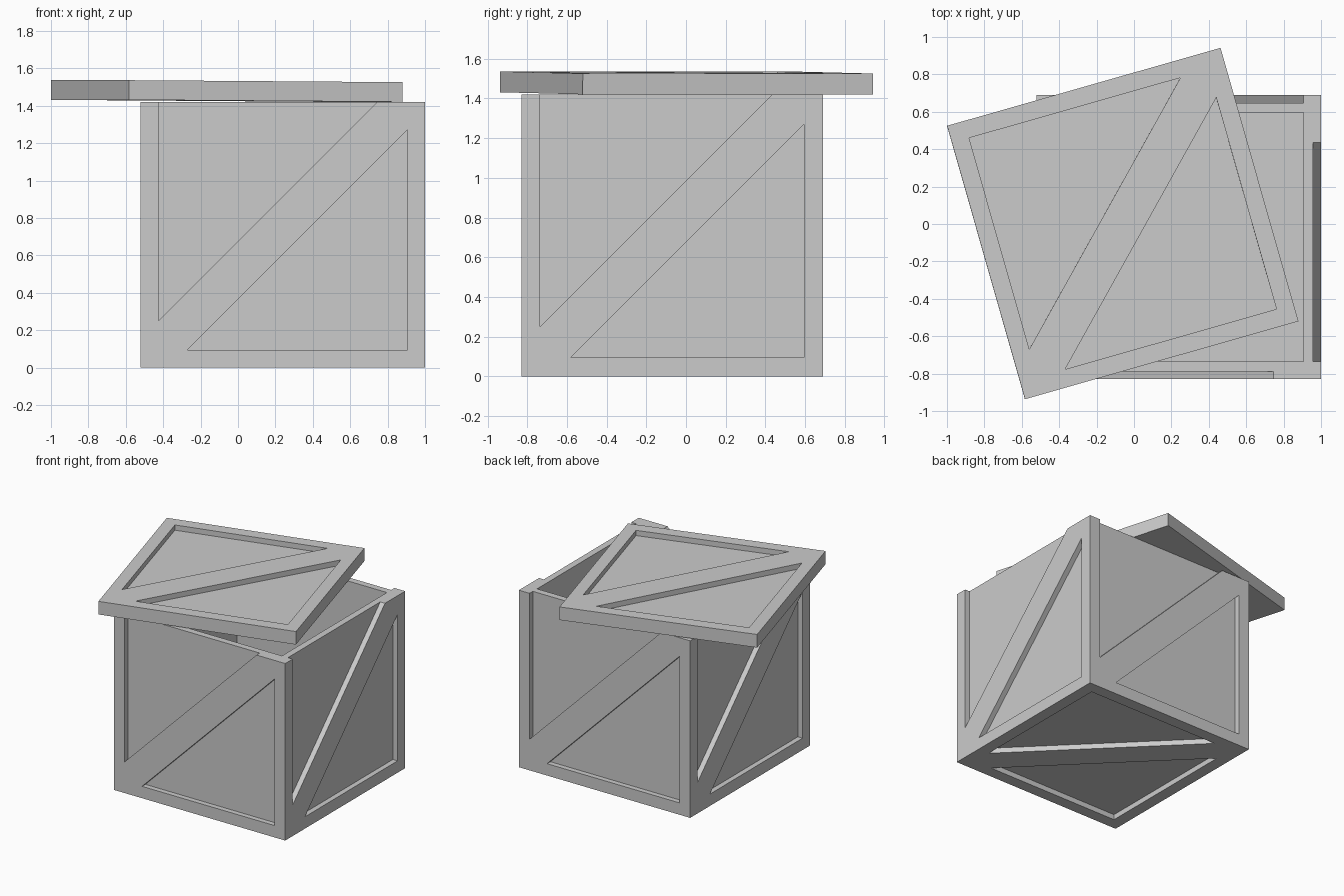
import bpy, bmesh
from math import radians, pi
from mathutils import Matrix

if "Cube" in bpy.data.objects:
    bpy.data.objects.remove(bpy.data.objects["Cube"])

SIZE = 1.52               # crate width
HALF = SIZE / 2
RAIL = 0.095              # frame width and wall thickness
INNER = HALF - RAIL       # half width of the recessed panels
BRACE = 0.155             # half of the diagonal brace, measured along a rail
DEPTH = 0.042             # recess depth of the panels
BODY_H = 1.42
LID_T = 0.105


def make_object(name, bm):
    bmesh.ops.recalc_face_normals(bm, faces=bm.faces)
    mesh = bpy.data.meshes.new(name)
    bm.to_mesh(mesh)
    bm.free()
    obj = bpy.data.objects.new(name, mesh)
    bpy.context.collection.objects.link(obj)
    return obj


def add_box(bm, sx, sy, z0, z1):
    m = Matrix.Translation((0, 0, (z0 + z1) / 2)) @ Matrix.Diagonal((sx, sy, z1 - z0, 1))
    bmesh.ops.create_cube(bm, size=1, matrix=m)


def add_prism(bm, pts, z0, z1, matrix):
    low = [bm.verts.new(matrix @ Matrix.Translation((x, y, z0)).translation) for x, y in pts]
    top = [bm.verts.new(matrix @ Matrix.Translation((x, y, z1)).translation) for x, y in pts]
    bm.faces.new(low[::-1])
    bm.faces.new(top)
    n = len(pts)
    for i in range(n):
        j = (i + 1) % n
        bm.faces.new((low[i], low[j], top[j], top[i]))


def add_pockets(bm, matrix, over=0.0):
    """Two triangular recesses that leave a frame and a diagonal brace."""
    a, w = INNER, BRACE
    t = a + over
    add_prism(bm, [(-a, -a + w), (t - w, t), (-a, t)], -DEPTH, 0.05, matrix)
    add_prism(bm, [(-a + w, -a), (a, -a), (a, a - w)], -DEPTH, 0.05, matrix)


def carve(obj, cutter):
    mod = obj.modifiers.new("carve", 'BOOLEAN')
    mod.operation = 'DIFFERENCE'
    mod.solver = 'EXACT'
    mod.object = cutter
    cutter.hide_render = True
    bpy.context.view_layer.objects.active = obj
    bpy.ops.object.modifier_apply(modifier=mod.name)
    bpy.data.objects.remove(cutter)


# Crate body: solid block, hollowed, with recessed panels on four sides and bottom
bm = bmesh.new()
add_box(bm, SIZE, SIZE, 0, BODY_H)
body = make_object("crate_body", bm)

bm = bmesh.new()
add_box(bm, 2 * INNER, 2 * INNER, RAIL, BODY_H + 0.2)
for k in range(4):
    side = (Matrix.Rotation(k * pi / 2, 4, 'Z')
            @ Matrix.Translation((0, -HALF, HALF))
            @ Matrix.Rotation(pi / 2, 4, 'X'))
    add_pockets(bm, side, over=0.1)
add_pockets(bm, Matrix.Rotation(pi, 4, 'X'))
carve(body, make_object("body_cutter", bm))
body.location = (0.24, -0.07, 0)

# Lid: flat slab with the same recessed top, turned and slightly tipped
bm = bmesh.new()
add_box(bm, SIZE, SIZE, -LID_T, 0)
lid = make_object("crate_lid", bm)
bm = bmesh.new()
add_pockets(bm, Matrix.Identity(4))
carve(lid, make_object("lid_cutter", bm))
lid.location = (-0.06, 0.0025, 1.531)
lid.rotation_euler = (0, radians(0.4), radians(15.9))
